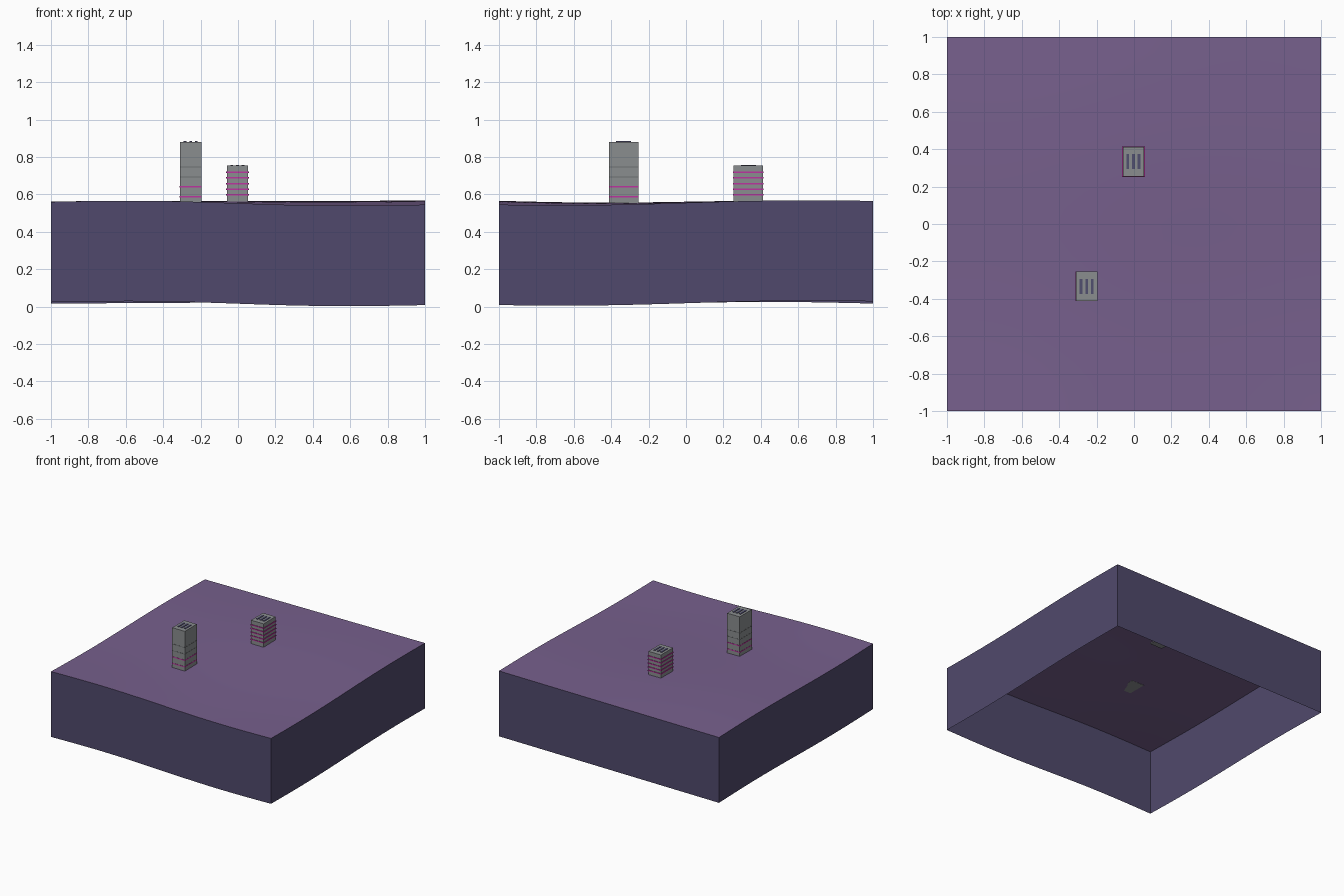
import bpy, bmesh
from math import sin, pi

cube = bpy.data.objects.get("Cube")
if cube:
    bpy.data.objects.remove(cube)


def material(name, *rgb):
    def linear(v):
        v /= 255
        return v / 12.92 if v < 0.04 else ((v + 0.055) / 1.055) ** 2.4
    colour = [linear(v) for v in rgb] + [1]
    m = bpy.data.materials.new(name)
    m.use_nodes = True
    m.diffuse_color = colour
    m.node_tree.nodes["Principled BSDF"].inputs["Base Color"].default_value = colour
    return m


PURPLE = material("ground purple", 119, 96, 141)
INDIGO = material("wall indigo", 80, 73, 108)
GREY = material("concrete grey", 138, 141, 143)
DARK = material("seam grey", 108, 111, 113)
PINK = material("neon pink", 188, 52, 160)
SLATE = material("vent slate", 80, 78, 110)


def finish(name, bm, mat):
    mesh = bpy.data.meshes.new(name)
    bm.to_mesh(mesh)
    bm.free()
    mesh.materials.append(mat)
    ob = bpy.data.objects.new(name, mesh)
    bpy.context.collection.objects.link(ob)
    return ob


def box(name, centre, size, mat):
    bm = bmesh.new()
    bmesh.ops.create_cube(bm, size=1)
    for v in bm.verts:
        v.co = [c + s * k for c, s, k in zip(centre, size, v.co)]
    return finish(name, bm, mat)


def height(x, y):
    """Gently rolling ground level."""
    u, w = (x + 1) / 2, (y + 1) / 2
    front = 0.56 - 0.015 * u - 0.009 * sin(pi * x)
    back = 0.553 + 0.012 * u
    return front * (1 - w) + back * w + 0.007 * sin(pi * y)


def ground_grid():
    bm = bmesh.new()
    bmesh.ops.create_grid(bm, x_segments=24, y_segments=24, size=1)
    for v in bm.verts:
        v.co.z = height(v.co.x, v.co.y)
    return bm


# Rolling ground surface
ground = finish("ground", ground_grid(), PURPLE)
for p in ground.data.polygons:
    p.use_smooth = True

# Side walls hanging from the ground border, open underneath
DEPTH = 0.537
bm = ground_grid()
border = [e for e in bm.edges if e.is_boundary]
new = bmesh.ops.extrude_edge_only(bm, edges=border)["geom"]
for v in new:
    if isinstance(v, bmesh.types.BMVert):
        v.co.z -= DEPTH
top = [f for f in bm.faces if abs(f.normal.z) > 0.5]
bmesh.ops.delete(bm, geom=top, context="FACES")
bm.normal_update()
for f in bm.faces:
    if f.normal.dot(f.calc_center_median() * 1) < 0:
        f.normal_flip()
finish("side_walls", bm, INDIGO)


# Towers with horizontal bands and roof vents
def tower(name, x, y, top, pink_bands, dark_bands, lip):
    wide, deep, base = 0.114, 0.156, 0.553
    box(name + "_body", (x, y, (top + base) / 2), (wide, deep, top - base), GREY)
    for z in pink_bands:
        box(name + "_pink_band", (x, y, z), (wide + lip, deep + lip, 0.008), PINK)
    for z in dark_bands:
        box(name + "_seam", (x, y, z), (wide + 0.002, deep + 0.002, 0.005), DARK)
    for i in (-1, 0, 1):
        box(name + "_roof_vent", (x + i * 0.03, y, top + 0.001),
            (0.015, 0.08, 0.006), SLATE)


tower("tall_tower", -0.253, -0.333, 0.88, (0.588, 0.641), (0.692, 0.746), 0.003)
tower("short_tower", -0.003, 0.333, 0.754,
      (0.598, 0.627, 0.657, 0.688, 0.717), (), 0.008)
